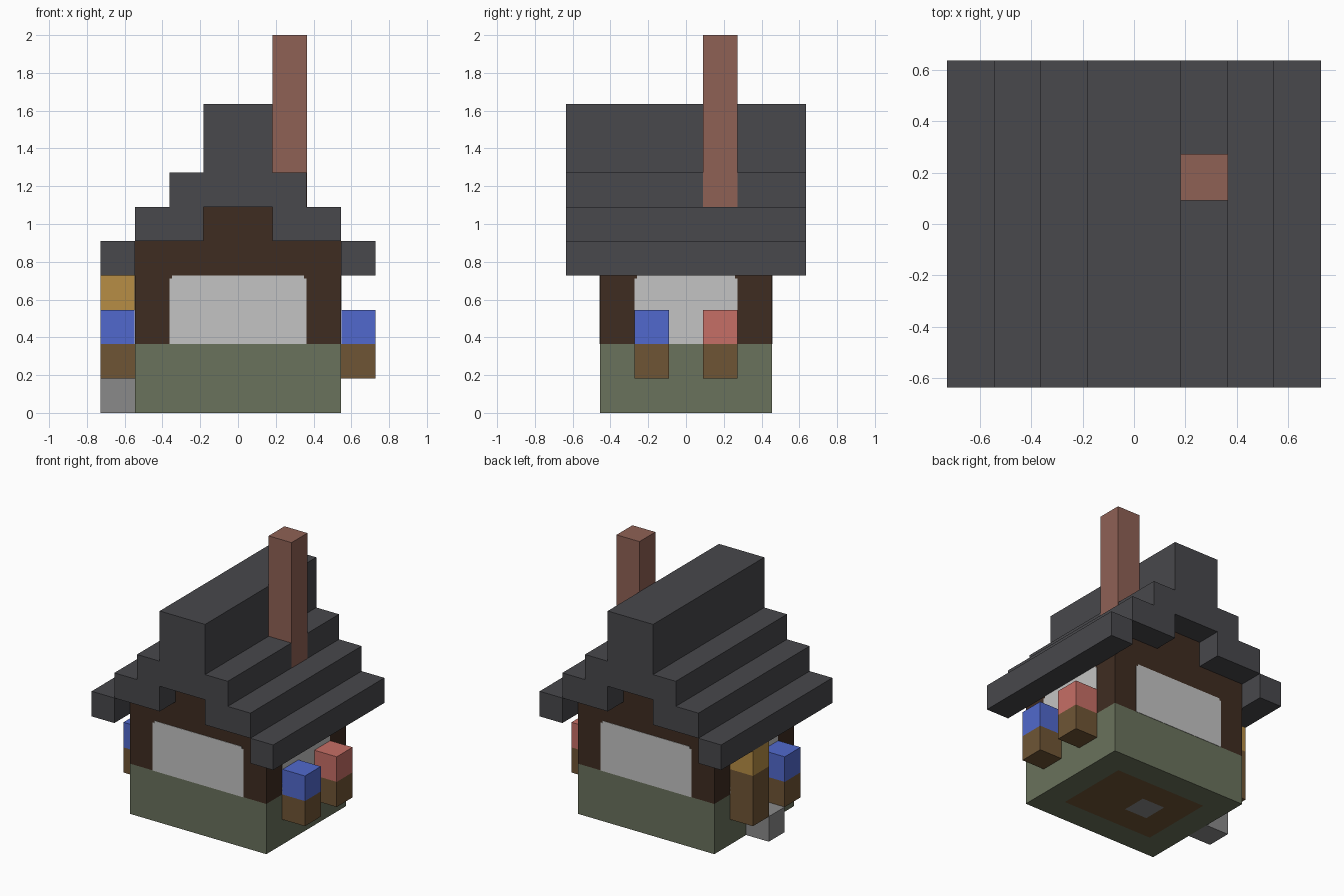
import bpy
import bmesh

U = 2 / 11  # one building block

cube = bpy.data.objects.get("Cube")
if cube:
    bpy.data.objects.remove(cube, do_unlink=True)


def material(name, *rgb):
    lin = [((c / 255 + 0.055) / 1.055) ** 2.4 for c in rgb] + [1.0]
    mat = bpy.data.materials.new(name)
    mat.use_nodes = True
    mat.diffuse_color = lin
    bsdf = next(n for n in mat.node_tree.nodes if n.type == 'BSDF_PRINCIPLED')
    bsdf.inputs["Base Color"].default_value = lin
    return mat


moss = material("moss green stone", 106, 114, 92)
slate = material("dark slate", 72, 72, 76)
timber = material("dark timber", 63, 44, 33)
plaster = material("pale plaster", 196, 196, 195)
wood = material("brown wood", 111, 85, 53)
stone = material("grey stone", 138, 138, 138)
brick = material("red brown brick", 143, 97, 85)
blue = material("blue petals", 81, 105, 205)
red = material("red petals", 198, 110, 102)
amber = material("amber lamp", 183, 141, 69)


def finish(name, bm, *mats):
    bmesh.ops.recalc_face_normals(bm, faces=bm.faces[:])
    mesh = bpy.data.meshes.new(name)
    bm.to_mesh(mesh)
    bm.free()
    for m in mats:
        mesh.materials.append(m)
    obj = bpy.data.objects.new(name, mesh)
    bpy.context.collection.objects.link(obj)
    return obj


def box_mesh(x, y, z):
    """Box between the given (low, high) pairs, in blocks."""
    bm = bmesh.new()
    bmesh.ops.create_cube(bm, size=1)
    for v in bm.verts:
        v.co = [U * (lo if c < 0 else hi) for c, (lo, hi) in zip(v.co, (x, y, z))]
    return bm


def box(name, x, y, z, mat):
    return finish(name, box_mesh(x, y, z), mat)


def prism(name, points, place, low, high, mat):
    """Extrude a flat outline from depth low to depth high."""
    bm = bmesh.new()
    face = bm.faces.new([bm.verts.new(place(a, b, low)) for a, b in points])
    ext = bmesh.ops.extrude_face_region(bm, geom=[face])
    shift = place(0, 0, high - low)
    verts = [g for g in ext["geom"] if isinstance(g, bmesh.types.BMVert)]
    bmesh.ops.translate(bm, verts=verts, vec=shift)
    return finish(name, bm, mat)


def along_y(a, b, d):
    return (a * U, d * U, b * U)


def along_x(a, b, d):
    return (d * U, a * U, b * U)


def mirrored(half):
    return half + [(-a, b) for a, b in reversed(half)]


# Stone base, with floor and hearth stone showing underneath
bm = box_mesh((-3, 3), (-2.5, 2.5), (0, 2))
cuts = [((1, 0, 0), x) for x in (-2, -1, 0, 2)]
cuts += [((0, 1, 0), y) for y in (-1.5, -0.5, 0.5, 1.5)]
for axis, at in cuts:
    bmesh.ops.bisect_plane(bm, geom=bm.verts[:] + bm.edges[:] + bm.faces[:],
                           plane_co=[a * at * U for a in axis], plane_no=axis)
for f in bm.faces:
    c = f.calc_center_median() / U
    if c.z < 0.01 and abs(c.x) < 2 and abs(c.y) < 1.5:
        f.material_index = 2 if -1 < c.x < 0 and abs(c.y) < 0.5 else 1
finish("base", bm, moss, wood, stone)

# Timber walls with gables
prism("walls", mirrored([(3, 2), (3, 5), (1, 5), (1, 6)]), along_y, -2.5, 2.5, timber)


# Pale panels with nicked upper corners
def panel(name, half_width, place, side, depth):
    n = 0.08
    outline = mirrored([(half_width, 2), (half_width, 4 - n),
                        (half_width - n, 4 - n), (half_width - n, 4)])
    prism(name, outline, place, side * depth, side * (depth + 0.015), plaster)


for side, face, flank in ((-1, "front", "right"), (1, "back", "left")):
    panel(face + "_panel", 2, along_y, side, 2.5)
    panel(flank + "_panel", 1.5, along_x, side, 3)

# Door and step
box("door", (-3.03, -3), (-0.5, 0.5), (1, 3), wood)
box("door_step", (-4, -3), (-0.5, 0.5), (0, 1), stone)

# Stepped roof, eaves and chimney
prism("roof", mirrored([(1, 6), (1, 5), (3, 5), (3, 6), (2, 6), (2, 7), (1, 7), (1, 9)]),
      along_y, -3.5, 3.5, slate)
box("left_eave", (3, 4), (-3.5, 3.5), (4, 5), slate)
box("right_eave", (-4, -3), (-3.5, 3.5), (4, 5), slate)
box("chimney", (1, 2.01), (0.5, 1.5), (6, 11), brick)

# Flower boxes and lamp post
for name, x, y, mat in (("front_left", 3, -1.5, blue), ("back_left", 3, 0.5, red),
                        ("front_right", -4, -1.5, blue)):
    box(name + "_planter", (x, x + 1), (y, y + 1), (1, 2), wood)
    box(name + "_flowers", (x, x + 1), (y, y + 1), (2, 3), mat)
box("lamp_post", (-4, -3), (0.5, 1.5), (1, 3), wood)
box("lamp", (-4, -3), (0.5, 1.5), (3, 4), amber)
